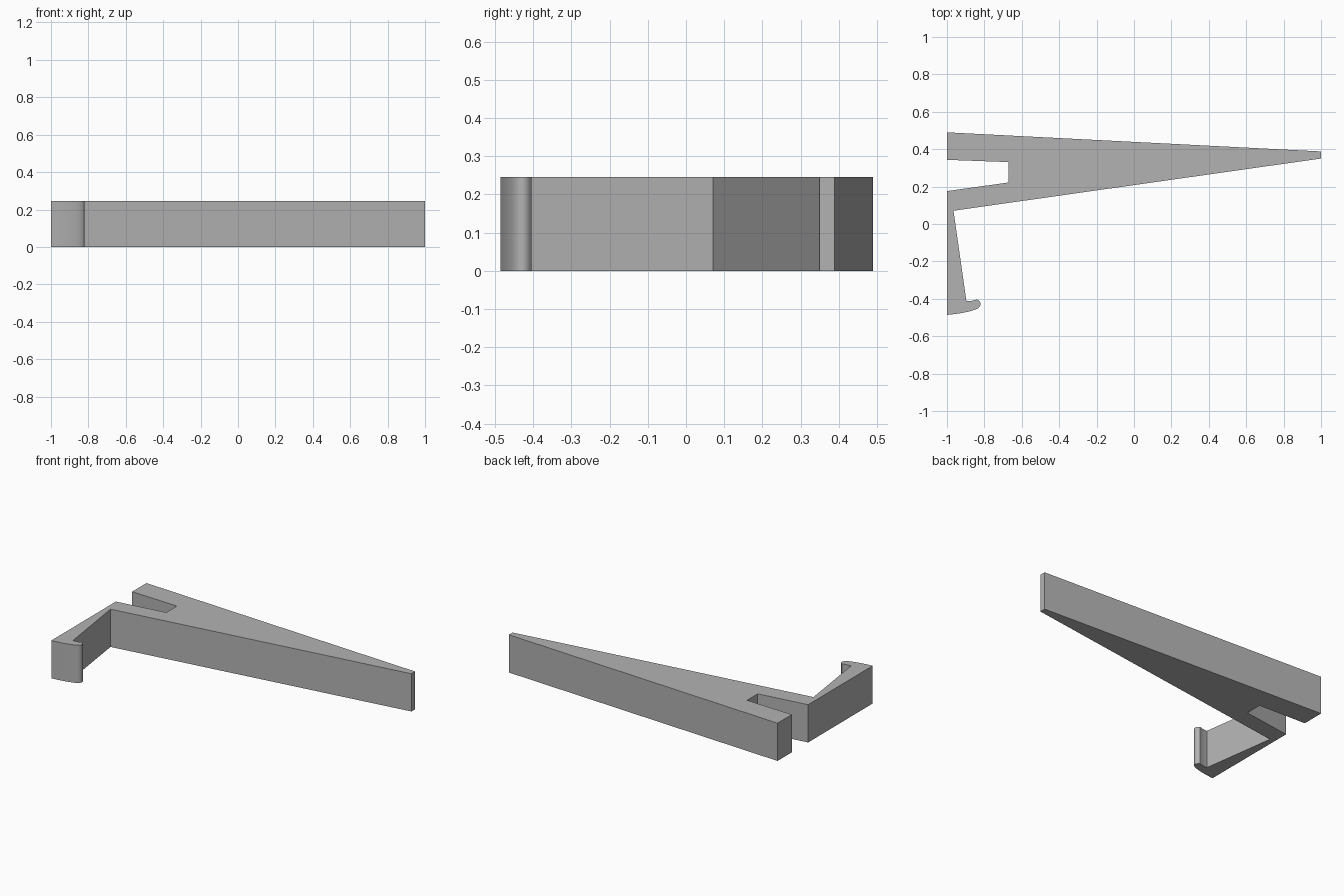
import bpy, bmesh
from mathutils import Vector

cube = bpy.data.objects.get("Cube")
if cube:
    bpy.data.objects.remove(cube, do_unlink=True)

HEIGHT = 0.245

grey = bpy.data.materials.new("plain_grey")
grey.use_nodes = True
colour = (0.45, 0.45, 0.45, 1)
grey.diffuse_color = colour
grey.node_tree.nodes["Principled BSDF"].inputs["Base Color"].default_value = colour


def arc(start, control, end, steps=6):
    """Points along a quadratic curve."""
    a, b, c = Vector(start), Vector(control), Vector(end)
    ts = [i / steps for i in range(steps + 1)]
    return [a * (1 - t) ** 2 + b * 2 * t * (1 - t) + c * t * t for t in ts]


# Tapered arm with the slot in its wide end
slot = [(-1, 0.49), (-1, 0.343), (-0.67, 0.331), (-0.67, 0.222), (-1, 0.176)]

# Hook at the end of the thin leg: curved underside and rounded nose
underside = arc((-1, -0.486), (-0.88, -0.475), (-0.833, -0.45))
nose = arc((-0.825, -0.443), (-0.81, -0.418), (-0.838, -0.404))
lip = arc((-0.845, -0.405), (-0.86, -0.412), (-0.896, -0.413), 3)

# Inner corner of the leg and the narrow tip of the arm
tip = [(-0.965, 0.071), (1, 0.35), (1, 0.388)]

outline = slot + underside + nose + lip + tip

# Extrude the outline into the solid clip
bm = bmesh.new()
base = bm.faces.new([bm.verts.new((p[0], p[1], 0)) for p in outline])
extruded = bmesh.ops.extrude_face_region(bm, geom=[base], use_keep_orig=True)
top = [v for v in extruded["geom"] if isinstance(v, bmesh.types.BMVert)]
bmesh.ops.translate(bm, verts=top, vec=(0, 0, HEIGHT))
bmesh.ops.recalc_face_normals(bm, faces=bm.faces)

mesh = bpy.data.meshes.new("wedge_clip")
bm.to_mesh(mesh)
bm.free()
mesh.materials.append(grey)
clip = bpy.data.objects.new("wedge_clip", mesh)
bpy.context.collection.objects.link(clip)

# Smooth the rounded hook, keep all other edges sharp
bpy.ops.object.select_all(action="DESELECT")
clip.select_set(True)
bpy.context.view_layer.objects.active = clip
bpy.ops.object.shade_smooth_by_angle(angle=0.6)
